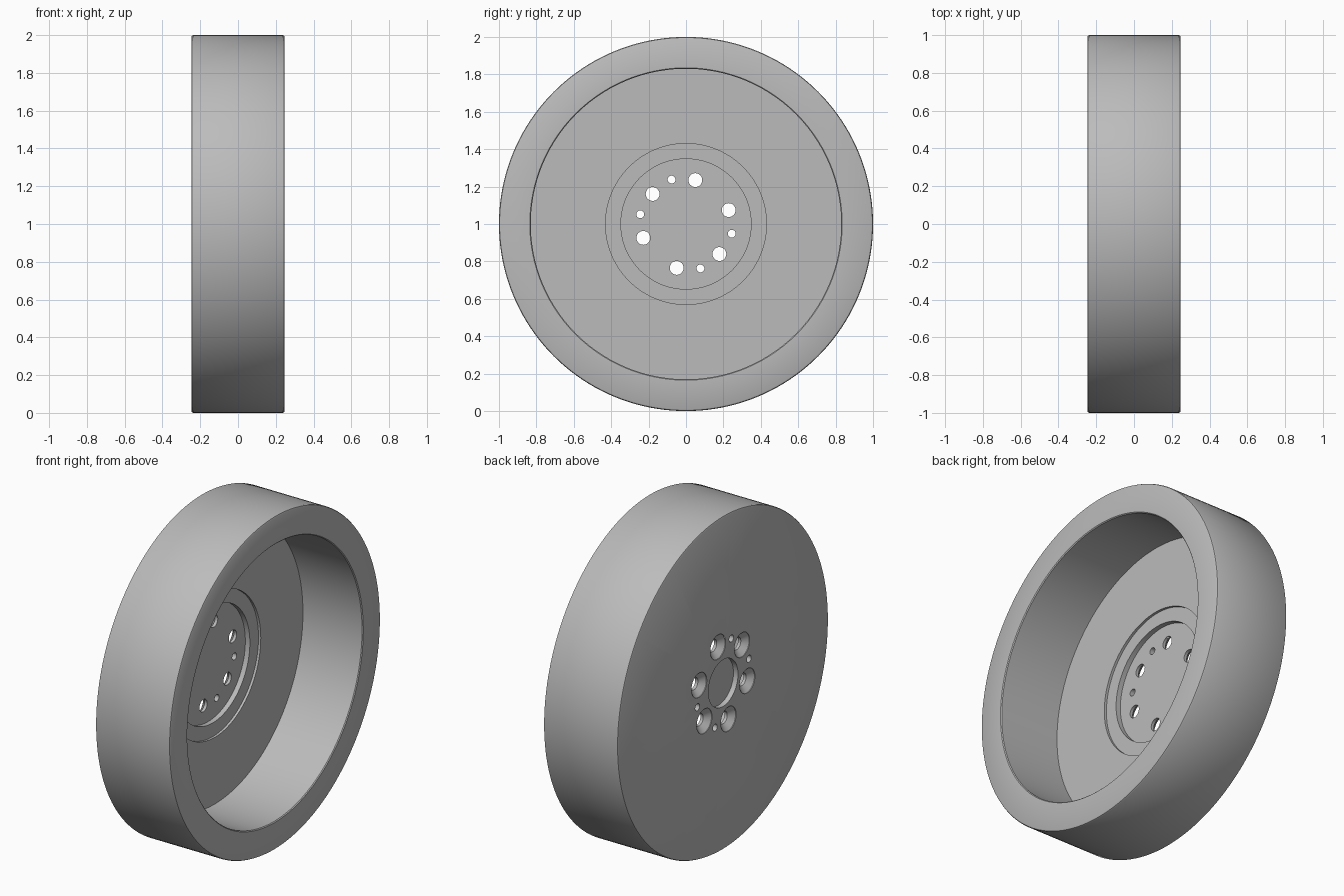
import bpy, bmesh, math
from mathutils import Matrix, Vector

old = bpy.data.objects.get("Cube")
if old:
    bpy.data.objects.remove(old, do_unlink=True)

# Single bare metal colour
metal = bpy.data.materials.new("grey metal")
metal.use_nodes = True
grey = (0.5, 0.5, 0.5, 1)
metal.diffuse_color = grey
metal.node_tree.nodes["Principled BSDF"].inputs["Base Color"].default_value = grey

BACK, FRONT, EDGE = -0.247, 0.247, 0.01


def lathe(name, profile, steps, y=0, z=1):
    """Spin an (x, radius) profile about an axis parallel to x."""
    bm = bmesh.new()
    verts = [bm.verts.new((x, 0, r)) for x, r in profile]
    edges = [bm.edges.new(pair) for pair in zip(verts, verts[1:])]
    bmesh.ops.spin(bm, geom=verts + edges, cent=(0, 0, 0), axis=(1, 0, 0),
                   angle=math.tau, steps=steps, use_duplicate=False)
    bmesh.ops.remove_doubles(bm, verts=bm.verts, dist=1e-5)
    bmesh.ops.recalc_face_normals(bm, faces=bm.faces)
    bmesh.ops.transform(bm, matrix=Matrix.Translation(Vector((0, y, z))), verts=bm.verts)
    mesh = bpy.data.meshes.new(name)
    bm.to_mesh(mesh)
    bm.free()
    mesh.materials.append(metal)
    obj = bpy.data.objects.new(name, mesh)
    bpy.context.collection.objects.link(obj)
    return obj


# Deep dish: outer rim, cavity floor, two-step hub recess, blind bore at the back
FLOOR, STEP, HUB = -0.15, -0.165, -0.195
wheel = lathe("wheel", [
    (BACK + 0.03, 0), (BACK + 0.03, 0.14), (BACK, 0.14),
    (BACK, 1 - EDGE), (BACK + EDGE / 3, 1 - EDGE / 3), (BACK + EDGE, 1),
    (FRONT - EDGE, 1), (FRONT - EDGE / 3, 1 - EDGE / 3), (FRONT, 1 - EDGE),
    (FRONT, 0.835), (FRONT - EDGE / 2, 0.83),
    (FLOOR, 0.83), (FLOOR, 0.43), (STEP, 0.43), (STEP, 0.348),
    (HUB, 0.348), (HUB, 0)], 160)


# Hole cutters: countersunk bolt holes and small pin holes
def cutter(name, profile, radius, degrees):
    a = math.radians(degrees)
    obj = lathe(name, profile, 32, radius * math.cos(a), 1 + radius * math.sin(a))
    obj.hide_render = True
    return obj


BOLT = [(BACK - 0.02, 0), (BACK - 0.02, 0.073), (BACK + 0.004, 0.073),
        (BACK + 0.034, 0.037), (-0.1, 0.037), (-0.1, 0)]
PIN = [(BACK - 0.02, 0), (BACK - 0.02, 0.021), (-0.1, 0.021), (-0.1, 0)]
cutters = [cutter("bolt_hole_cutter", BOLT, 0.24, 18 + 60 * k) for k in range(6)]
cutters += [cutter("pin_hole_cutter", PIN, 0.25, d) for d in (108, 168, 288, 348)]

for c in cutters:
    mod = wheel.modifiers.new("hole", "BOOLEAN")
    mod.operation = "DIFFERENCE"
    mod.solver = "EXACT"
    mod.object = c

# Bake the holes, remove the cutters and shade smoothly with sharp edges
bpy.ops.object.select_all(action="DESELECT")
bpy.context.view_layer.objects.active = wheel
wheel.select_set(True)
for mod in list(wheel.modifiers):
    bpy.ops.object.modifier_apply(modifier=mod.name)
for c in cutters:
    bpy.data.objects.remove(c, do_unlink=True)
bpy.ops.object.shade_smooth_by_angle(angle=math.radians(30))
